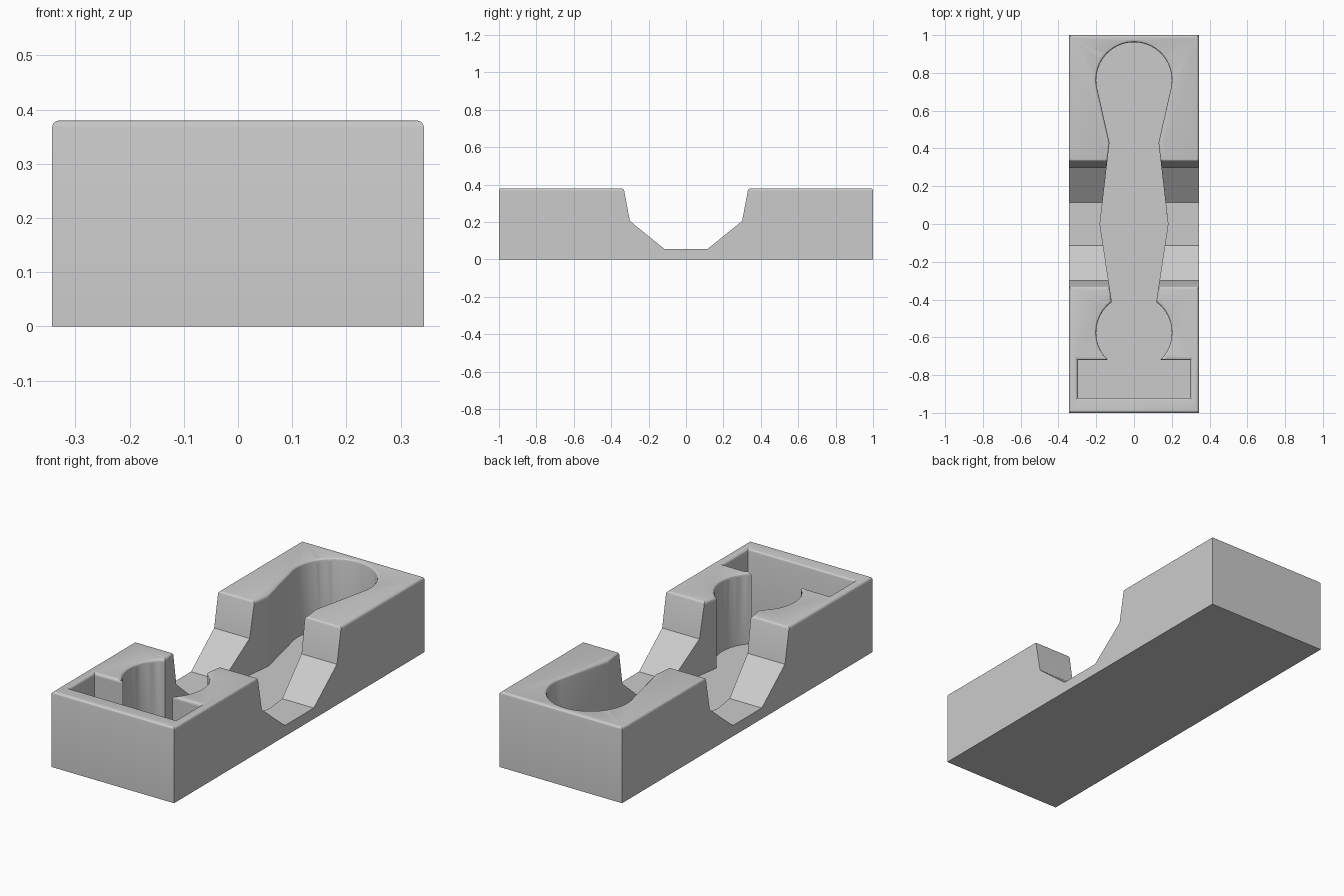
import bpy, bmesh, math

if "Cube" in bpy.data.objects:
    bpy.data.objects.remove(bpy.data.objects["Cube"])

W, L, H = 0.343, 1.0, 0.38      # half width, half length, height
FLOOR = 0.02                    # pocket floor height
FILLET = 0.013


def prism(name, points, place, low, high):
    """Extrude a closed outline between two levels."""
    bm = bmesh.new()
    ends = [[bm.verts.new(place(p, t)) for p in points] for t in (low, high)]
    bm.faces.new(ends[0])
    bm.faces.new(ends[1])
    n = len(points)
    for i in range(n):
        j = (i + 1) % n
        bm.faces.new((ends[0][i], ends[0][j], ends[1][j], ends[1][i]))
    bmesh.ops.recalc_face_normals(bm, faces=bm.faces)
    mesh = bpy.data.meshes.new(name)
    bm.to_mesh(mesh)
    bm.free()
    obj = bpy.data.objects.new(name, mesh)
    bpy.context.collection.objects.link(obj)
    return obj


def arc(cy, r, start, end, n):
    """Points on a circle centred on the long axis, angles in degrees."""
    return [(r * math.cos(a), cy + r * math.sin(a))
            for a in (math.radians(start + (end - start) * i / n) for i in range(n + 1))]


# Block profile with the stepped finger groove, swept across the width
side = [(L, 0), (L, H), (0.333, H), (0.30, 0.205), (0.115, 0.055)]
profile = side + [(-y, z) for y, z in reversed(side)]
block = prism("storage_block", profile, lambda p, t: (t, p[0], p[1]), -W, W)

# Pocket outline: round end, waisted handle, small round and cross slot
right = arc(0.762, 0.2, 90, -13, 26)
right += [(0.13, 0.43), (0.18, 0.0)]
right += arc(-0.575, 0.2, 54, -46.5, 26)
right += [(0.297, -0.72), (0.297, -0.92)]
outline = right + [(-x, y) for x, y in reversed(right) if x > 1e-4]
cutter = prism("pocket_cutter", outline, lambda p, t: (p[0], p[1], t), FLOOR, 0.6)
cutter.hide_render = True
cutter.hide_set(True)

# Cut the pocket and bake the result
mod = block.modifiers.new("pocket", 'BOOLEAN')
mod.operation = 'DIFFERENCE'
mod.solver = 'EXACT'
mod.object = cutter
bpy.context.view_layer.update()
baked = bpy.data.meshes.new_from_object(
    block.evaluated_get(bpy.context.evaluated_depsgraph_get()))
block.modifiers.clear()
block.data = baked
bpy.data.objects.remove(cutter)

# Round over every rim of the top surface
bm = bmesh.new()
bm.from_mesh(baked)
bmesh.ops.remove_doubles(bm, verts=bm.verts, dist=1e-5)
bm.normal_update()
rims = [e for e in bm.edges
        if all(abs(v.co.z - H) < 1e-4 for v in e.verts)
        and len(e.link_faces) == 2
        and min(f.normal.z for f in e.link_faces) < 0.9]
bmesh.ops.bevel(bm, geom=rims, offset=FILLET, offset_type='OFFSET', segments=3,
                profile=0.5, affect='EDGES', clamp_overlap=False)
bm.to_mesh(baked)
bm.free()

# Single grey finish
grey = bpy.data.materials.new("light_grey")
grey.diffuse_color = (0.6, 0.6, 0.6, 1)
grey.use_nodes = True
grey.node_tree.nodes["Principled BSDF"].inputs["Base Color"].default_value = grey.diffuse_color
baked.materials.clear()
baked.materials.append(grey)
for poly in baked.polygons:
    poly.material_index = 0

bpy.context.view_layer.objects.active = block
block.select_set(True)
bpy.ops.object.shade_smooth_by_angle(angle=math.radians(15))
